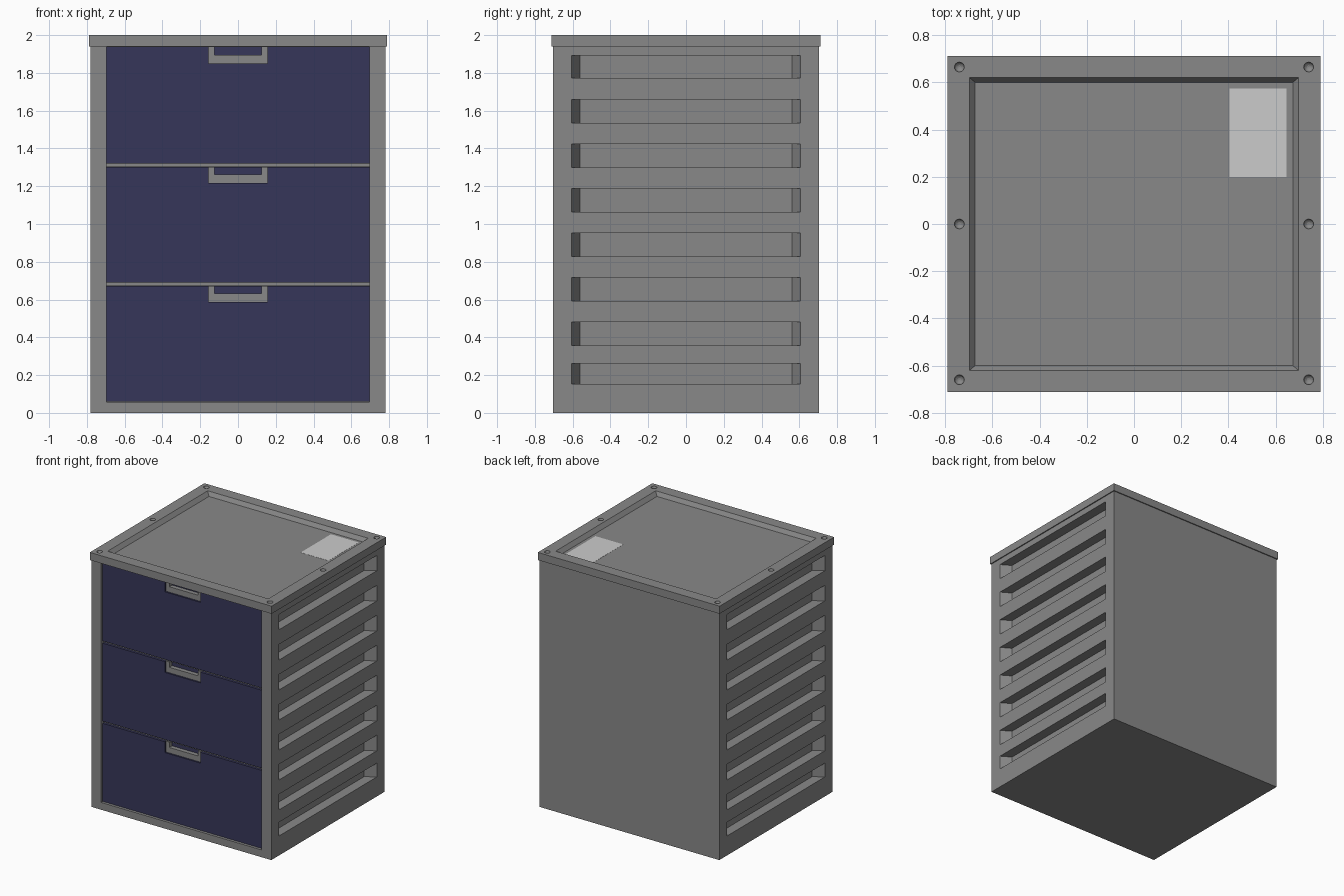
import bpy, bmesh

if "Cube" in bpy.data.objects:
    bpy.data.objects.remove(bpy.data.objects["Cube"])


def mesh_object(name, bm, mat=None):
    bmesh.ops.recalc_face_normals(bm, faces=bm.faces)
    me = bpy.data.meshes.new(name)
    bm.to_mesh(me)
    bm.free()
    ob = bpy.data.objects.new(name, me)
    bpy.context.collection.objects.link(ob)
    if mat:
        me.materials.append(mat)
    return ob


def add_loft(bm, a, b):
    """Closed solid between two matching outlines."""
    va = [bm.verts.new(p) for p in a]
    vb = [bm.verts.new(p) for p in b]
    n = len(va)
    bm.faces.new(va)
    bm.faces.new(vb[::-1])
    for i in range(n):
        j = (i + 1) % n
        bm.faces.new((va[i], vb[i], vb[j], va[j]))


def rect(x, y, z):
    return [(x[0], y[0], z), (x[1], y[0], z), (x[1], y[1], z), (x[0], y[1], z)]


def add_box(bm, x, y, z):
    add_loft(bm, rect(x, y, z[0]), rect(x, y, z[1]))


def box(name, x, y, z, mat=None):
    bm = bmesh.new()
    add_box(bm, x, y, z)
    return mesh_object(name, bm, mat)


def cut(ob, bm, mat):
    # the cutter shares the target's material so cut faces match
    cutter = mesh_object("cutter", bm, mat)
    cutter.hide_render = True
    mod = ob.modifiers.new("cut", 'BOOLEAN')
    mod.operation = 'DIFFERENCE'
    mod.solver = 'EXACT'
    mod.object = cutter
    bpy.context.view_layer.objects.active = ob
    bpy.ops.object.modifier_apply(modifier=mod.name)
    bpy.data.objects.remove(cutter)


def material(name, color):
    m = bpy.data.materials.new(name)
    m.diffuse_color = color
    m.use_nodes = True
    m.node_tree.nodes["Principled BSDF"].inputs["Base Color"].default_value = m.diffuse_color
    return m


grey = material("dark_grey", (0.25, 0.25, 0.25, 1))
blue = material("dark_blue", (0.037, 0.037, 0.1, 1))

# Cabinet body with front opening and side slots
body = box("cabinet_body", (-0.782, 0.782), (-0.703, 0.703), (0, 1.94), grey)
bm = bmesh.new()
add_box(bm, (-0.697, 0.697), (-0.8, -0.62), (0.057, 1.936))
slots = [(0.153, 0.261)] + [(0.358 + 0.2355 * i, 0.481 + 0.2355 * i) for i in range(6)] + [(1.773, 1.893)]
for s in (-1, 1):
    for z0, z1 in slots:
        # ends slope inwards from 0.605 at the face to 0.56 at the back
        plan = [(0.705, -0.56), (0.855, -0.65), (0.855, 0.65), (0.705, 0.56)]
        add_loft(bm, [(s * x, y, z0) for x, y in plan], [(s * x, y, z1) for x, y in plan])
cut(body, bm, grey)

# Lid with sloped tray recess and screw dimples
lid = box("lid", (-0.79, 0.79), (-0.711, 0.711), (1.94, 2.0), grey)
bm = bmesh.new()
add_loft(bm, rect((-0.673, 0.673), (-0.60, 0.60), 1.97),
         rect((-0.723, 0.723), (-0.642, 0.642), 2.03))
for x in (-0.74, 0.74):
    for y in (-0.66, 0, 0.665):
        d = bmesh.ops.create_uvsphere(bm, u_segments=16, v_segments=8, radius=0.021)
        bmesh.ops.translate(bm, verts=d["verts"], vec=(x, y, 2.0))
cut(lid, bm, grey)

# Label plate on the tray, left in the default light grey
box("label_plate", (0.405, 0.647), (0.20, 0.575), (1.965, 1.971))

# Drawers: blue front with a notch, recessed grey U-shaped grip
for i, (z0, z1) in enumerate([(0.06, 0.673), (0.69, 1.303), (1.32, 1.936)], 1):
    front = box(f"drawer_front_{i}", (-0.695, 0.695), (-0.687, -0.61), (z0, z1), blue)
    bm = bmesh.new()
    add_box(bm, (-0.155, 0.155), (-0.8, -0.64), (z1 - 0.085, z1 + 0.1))
    cut(front, bm, blue)
    bm = bmesh.new()
    u = [(-0.155, z1), (-0.155, z1 - 0.085), (0.155, z1 - 0.085), (0.155, z1),
         (0.125, z1), (0.125, z1 - 0.042), (-0.125, z1 - 0.042), (-0.125, z1)]
    add_loft(bm, [(x, -0.674, z) for x, z in u], [(x, -0.635, z) for x, z in u])
    mesh_object(f"drawer_grip_{i}", bm, grey)

# Dividers between drawers
for i, z in enumerate((0.682, 1.312), 1):
    box(f"divider_{i}", (-0.70, 0.70), (-0.67, -0.60), (z - 0.007, z + 0.007), grey)
